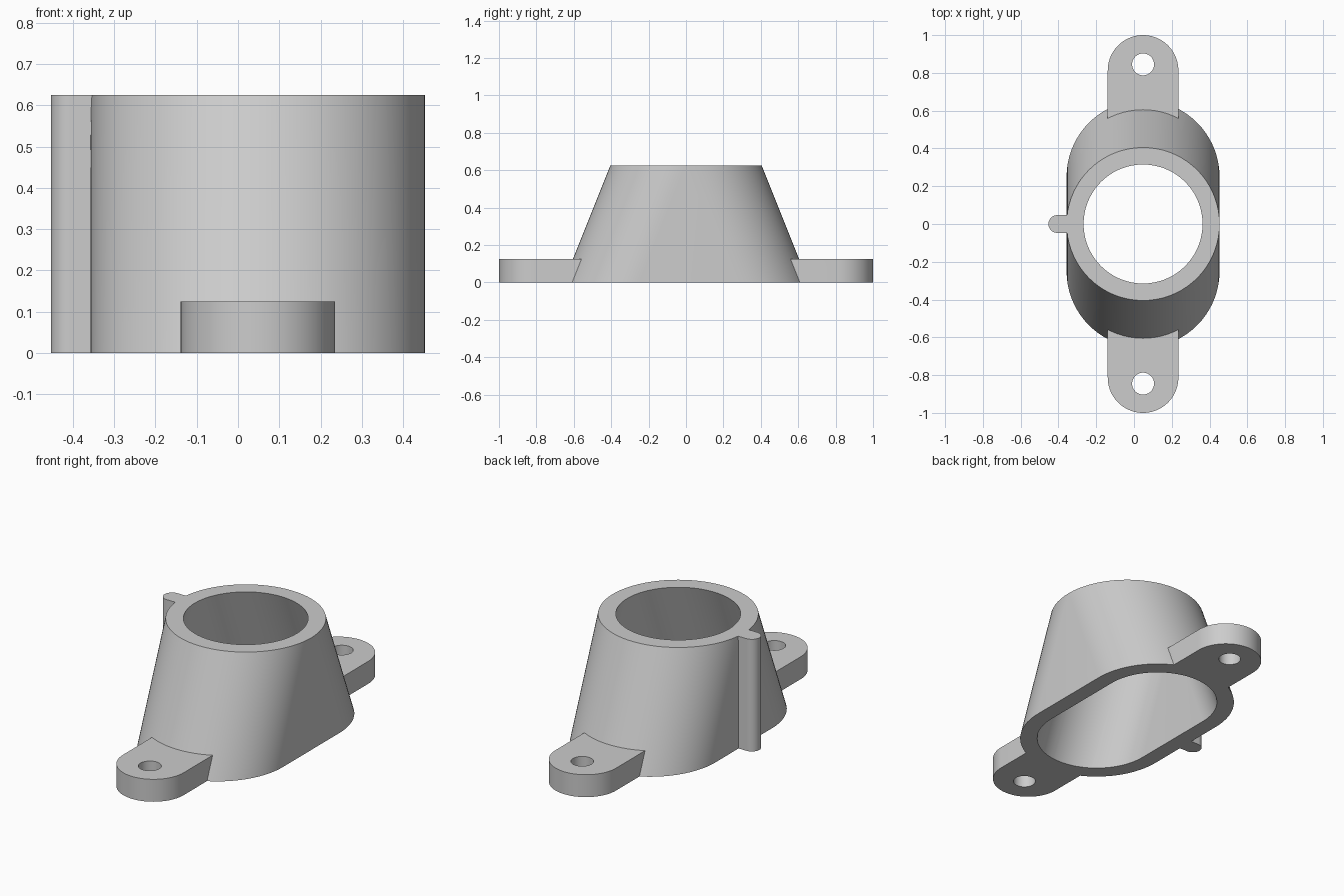
import bpy
import bmesh
from math import atan2, cos, sin, pi, radians

cube = bpy.data.objects.get("Cube")
if cube:
    bpy.data.objects.remove(cube, do_unlink=True)

CX = 0.048           # axis of the tube
HEIGHT = 0.625
SPREAD = 0.25        # half length of the straight sides at the base
SEGMENTS = 36        # per half circle

grey = bpy.data.materials.new("light grey")
grey.use_nodes = True
grey.diffuse_color = (0.604, 0.604, 0.604, 1)
grey.node_tree.nodes["Principled BSDF"].inputs["Base Color"].default_value = grey.diffuse_color


def slot_ring(radius, a, b):
    """Outline of a rounded slot running from point a to point b."""
    heading = atan2(b[1] - a[1], b[0] - a[0])
    ring = []
    for (x, y), start in ((b, heading - pi / 2), (a, heading + pi / 2)):
        for i in range(SEGMENTS + 1):
            t = start + pi * i / SEGMENTS
            ring.append((x + radius * cos(t), y + radius * sin(t)))
    return ring


def loft(name, radius, levels):
    """Solid through rounded slots, given as (z, a, b) from the bottom up."""
    bm = bmesh.new()
    rings = [[bm.verts.new((x, y, z)) for x, y in slot_ring(radius, a, b)]
             for z, a, b in levels]
    for low, high in zip(rings, rings[1:]):
        for i in range(len(low)):
            j = (i + 1) % len(low)
            bm.faces.new((low[i], low[j], high[j], high[i]))
    bm.faces.new(rings[0][::-1])
    bm.faces.new(rings[-1])
    bmesh.ops.remove_doubles(bm, verts=bm.verts, dist=0.00001)
    bmesh.ops.recalc_face_normals(bm, faces=bm.faces)
    mesh = bpy.data.meshes.new(name)
    bm.to_mesh(mesh)
    bm.free()
    mesh.materials.append(grey)
    obj = bpy.data.objects.new(name, mesh)
    bpy.context.collection.objects.link(obj)
    return obj


def combine(target, tool, operation):
    mod = target.modifiers.new(operation.lower(), "BOOLEAN")
    mod.operation = operation
    mod.solver = "EXACT"
    mod.object = tool
    bpy.context.view_layer.objects.active = target
    bpy.ops.object.modifier_apply(modifier=mod.name)
    bpy.data.objects.remove(tool, do_unlink=True)


def body_level(z):
    # A tiny spread at the top keeps every ring facing the same way
    d = max(0.000001, SPREAD * (1 - z / HEIGHT))
    return z, (CX, -d), (CX, d)


# Tapering body: a slot at the base, a circle at the top
body = loft("flanged_tube", 0.405, [body_level(0), body_level(HEIGHT)])

# Mounting tabs at the front and back
for side in (-1, 1):
    a, b = (CX, side * 0.45), (CX, side * 0.813)
    combine(body, loft("mounting_tab", 0.187, [(0, a, b), (0.125, a, b)]), "UNION")

# Upright rib on the right side
a, b = (-0.2, 0), (-0.406, 0)
combine(body, loft("side_rib", 0.047, [(0, a, b), (HEIGHT, a, b)]), "UNION")

# Hollow inside and screw holes
bore = loft("bore_cutter", 0.315,
            [body_level(-0.05), body_level(HEIGHT), body_level(HEIGHT + 0.1)])
combine(body, bore, "DIFFERENCE")
for side in (-1, 1):
    p = (CX, side * 0.845)
    combine(body, loft("screw_cutter", 0.058, [(-0.05, p, p), (0.2, p, p)]), "DIFFERENCE")

# Smooth curved walls with crisp rims
bpy.ops.object.select_all(action="DESELECT")
body.select_set(True)
bpy.context.view_layer.objects.active = body
bpy.ops.object.shade_smooth_by_angle(angle=radians(25))
